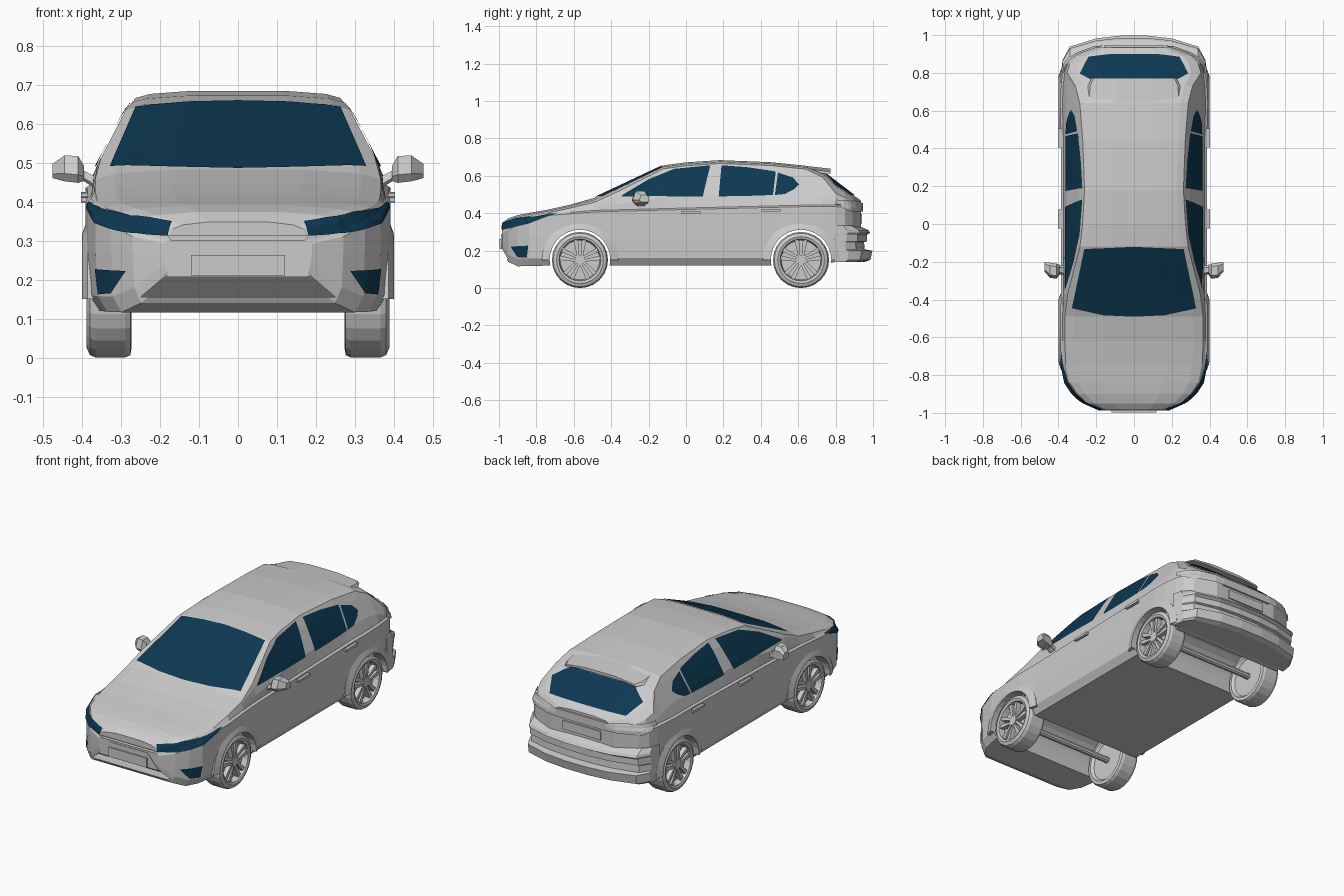
import bpy, bmesh, math
from mathutils import Vector
from mathutils.bvhtree import BVHTree

if "Cube" in bpy.data.objects:
    bpy.data.objects.remove(bpy.data.objects["Cube"])

glass = bpy.data.materials.new("blue_glass")
glass.diffuse_color = (0.004, 0.04, 0.085, 1)
glass.use_nodes = True
glass.node_tree.nodes["Principled BSDF"].inputs["Base Color"].default_value = glass.diffuse_color


def interp(keys, t):
    if t <= keys[0][0]:
        return keys[0][1]
    for (a, u), (b, v) in zip(keys, keys[1:]):
        if t <= b:
            return u + (v - u) * (t - a) / (b - a)
    return keys[-1][1]


def mesh(name, verts, faces, mat=None):
    me = bpy.data.meshes.new(name)
    me.from_pydata([tuple(v) for v in verts], [], faces)
    bm = bmesh.new()
    bm.from_mesh(me)
    bmesh.ops.recalc_face_normals(bm, faces=bm.faces)
    bm.to_mesh(me)
    bm.free()
    ob = bpy.data.objects.new(name, me)
    bpy.context.collection.objects.link(ob)
    if mat:
        me.materials.append(mat)
    return ob


def loft(name, rings, loop=False):
    n, m = len(rings[0]), len(rings)
    faces = [(i * n + j, i * n + (j + 1) % n, (i + 1) % m * n + (j + 1) % n, (i + 1) % m * n + j)
             for i in range(m if loop else m - 1) for j in range(n)]
    if not loop:
        faces += [tuple(range(n)), tuple(range((m - 1) * n, m * n))]
    return mesh(name, [v for r in rings for v in r], faces)


def prism(name, polys, axis, a, b):
    verts, faces = [], []
    for p in polys:
        o, n = len(verts), len(p)
        for t in (a, b):
            verts += [(t, u, v) if axis == 'x' else (u, t, v) for u, v in p]
        faces += [tuple(range(o, o + n)), tuple(range(o + n, o + 2 * n))]
        faces += [(o + j, o + (j + 1) % n, o + n + (j + 1) % n, o + n + j) for j in range(n)]
    return mesh(name, verts, faces)


def arc(cy, cz, r, n):
    return [(cy + r * math.cos(math.tau * k / n), cz + r * math.sin(math.tau * k / n)) for k in range(n)]


# Guide curves along the car's length: half width, top, underside, crease height, crown drop
WIDTH = [(-.985, .19), (-.95, .27), (-.9, .325), (-.84, .365), (-.74, .385), (-.56, .393), (-.4, .386),
         (.45, .386), (.62, .392), (.78, .385), (.86, .36), (.9, .31), (.935, .2)]
TOP = [(-.985, .35), (-.95, .375), (-.89, .395), (-.67, .433), (-.49, .485), (-.12, .658), (0, .674),
       (.18, .686), (.45, .675), (.64, .656), (.73, .628), (.82, .562), (.9, .497), (.935, .47)]
BASE = [(-.985, .2), (-.95, .14), (-.91, .116), (-.74, .12), (.7, .12), (.8, .14), (.935, .2)]
CREASE = [(-.985, .3), (-.9, .345), (-.74, .395), (-.5, .415), (0, .428), (.7, .445), (.935, .44)]
DROP = [(-.62, .02), (-.43, .03), (-.12, .02), (.64, .02), (.73, .035), (.8, .07), (.88, .045), (.935, .02)]
# Side wall: half width by height
WALL = [(.40, .388), (.43, .384), (.48, .368), (.64, .285), (.69, .24)]


def section(y):
    w, t, b, c, d = (interp(k, y) for k in (WIDTH, TOP, BASE, CREASE, DROP))
    e = t - d
    p = [(w * .92, b), (w - .004, b + .04), (w, .27), (w, c - .008), (w - .012, c)]
    for f in (.3, .8, 1):
        z = c + (e - c) * f
        p.append((min(w - .012 - .012 * f, interp(WALL, z)), z))
    xe = p[-1][0]
    p += [(xe * .86, t - d * .5), (xe * .45, t - d * .1)]
    return [Vector((x, y, z)) for x, z in p] + [Vector((-x, y, z)) for x, z in reversed(p)]


# Body shell
body = loft("body_shell", [section(y) for y in (
    -.985, -.95, -.9, -.84, -.74, -.62, -.49, -.37, -.24, -.12, 0, .18, .32, .45, .64, .73, .8, .85, .89, .935)])
bm = bmesh.new()
bm.from_mesh(body.data)
bm.normal_update()
surface = BVHTree.FromBMesh(bm)
bm.free()


def panel(name, low, high, mat=glass, off=.004, rows=5, sub=4):
    """Patch between two edge lines, snapped onto the body shell."""
    def dense(line):
        out = [Vector(line[0])]
        for a, b in zip(line, line[1:]):
            out += [Vector(a).lerp(Vector(b), k / sub) for k in range(1, sub + 1)]
        return out
    lo, hi = dense(low), dense(high)
    verts, n = [], len(lo)
    for r in range(rows + 1):
        for a, b in zip(lo, hi):
            co, no, _, _ = surface.find_nearest(a.lerp(b, r / rows))
            verts.append(co + no * off)
    faces = [(r * n + j, r * n + j + 1, (r + 1) * n + j + 1, (r + 1) * n + j)
             for r in range(rows) for j in range(n - 1)]
    return mesh(name, verts, faces, mat)


def cut(cutter):
    mod = body.modifiers.new("cut", 'BOOLEAN')
    mod.operation, mod.solver, mod.object = 'DIFFERENCE', 'EXACT', cutter
    bpy.context.view_layer.objects.active = body
    bpy.ops.object.modifier_apply(modifier=mod.name)
    bpy.data.objects.remove(cutter)


# Wheel bays, lower intake and grille slot
AXLES = {"front": -.567, "rear": .615}
for y in AXLES.values():
    cut(prism("bay_cutter", [arc(y, .15, .162, 28)], 'x', -.6, .6))
cut(loft("intake_cutter", [[(-a, y0, z), (a, y0, z), (a, y1, z), (-a, y1, z)]
                           for a, y0, y1, z in ((.25, -1.1, -.9, .155), (.19, -1.1, -.955, .206))]))
cut(prism("grille_cutter", [[(-.17, .3), (.17, .3), (.18, .312), (-.18, .312)]], 'y', -1.1, -.965))


def roof(x, y):
    return (x, y, interp(TOP, y) - interp(DROP, y) * (x / .32) ** 2)


def both(line):
    return [roof(x, y) for x, y in line] + [roof(-x, y) for x, y in reversed(line[:-1])]


# Windscreen and rear window
panel("windscreen", both([(.325, -.44), (.16, -.48), (0, -.49)]), both([(.262, -.13), (.13, -.125), (0, -.12)]), rows=8)
panel("rear_window", both([(.24, .88), (.12, .897), (0, .9)]), both([(.285, .785), (.2, .745), (0, .755)]), rows=8)

for s, side in ((1, "left"), (-1, "right")):
    def wall(line):
        return [(s * interp(WALL, z), y, z) for y, z in line]

    def flip(line):
        return [(s * x, y, z) for x, y, z in line]

    # Side windows
    panel("front_side_window_" + side, wall([(-.345, .49), (-.2, .49), (-.06, .49), (.09, .49)]),
          wall([(-.335, .5), (-.2, .58), (-.06, .637), (.13, .655)]))
    panel("rear_side_window_" + side, wall([(.175, .49), (.32, .492), (.465, .497)]),
          wall([(.19, .655), (.33, .645), (.48, .622)]))
    panel("quarter_window_" + side, wall([(.475, .497), (.53, .502), (.575, .525)]),
          wall([(.492, .615), (.57, .59), (.605, .552)]))
    # Lamps
    panel("headlight_" + side, flip([(.18, -.985, .312), (.28, -.94, .318), (.365, -.84, .345), (.387, -.7, .398)]),
          flip([(.17, -.98, .352), (.28, -.93, .366), (.36, -.84, .388), (.386, -.69, .405)]), off=.005)
    panel("fog_lamp_" + side, flip([(.325, -.9, .165), (.358, -.85, .162)]),
          flip([(.285, -.935, .222), (.362, -.84, .227)]), off=.005)
    panel("tail_lamp_" + side, flip([(.376, .8, .44), (.345, .88, .41), (.16, .935, .41)]),
          flip([(.36, .8, .47), (.32, .88, .465), (.16, .935, .452)]), None, .01)

    # Door handles
    for y, z, part in ((.027, .405, "front"), (.455, .416, "rear")):
        a, b = sorted((s * .38, s * .402))
        prism(part + "_door_handle_" + side, [[(y - .05, z - .006), (y + .05, z - .008), (y + .05, z + .008),
                                              (y - .05, z + .006)]], 'x', a, b)

    # Door mirrors
    def ring(x, y0, y1, z0, z1):
        dy, dz = (y1 - y0) * .2, (z1 - z0) * .3
        return [(s * x, y, z) for y, z in ((y0, z0 + dz), (y0 + dy, z0), (y1, z0), (y1, z1 - dz),
                                           (y1 - dy, z1), (y0 + dy, z1))]
    loft("mirror_housing_" + side, [ring(.395, -.27, -.215, .453, .492), ring(.41, -.29, -.21, .448, .517),
                                    ring(.445, -.285, -.205, .452, .518), ring(.475, -.25, -.2, .46, .497)])
    loft("mirror_arm_" + side, [ring(.36, -.27, -.22, .43, .46), ring(.405, -.265, -.22, .458, .485)])

    for part, y in AXLES.items():
        tag = part + "_" + side
        # Arch lip, tapering back into the body
        lip = [(.37, .162), (.4, .162), (.398, .172), (.386, .205), (.37, .205)]
        loft("arch_lip_" + tag, [[(s * x, y + r * math.cos(a), .15 + r * math.sin(a)) for x, r in lip]
                                 for a in (math.pi * k / 14 for k in range(15))])
        # Tyre with rounded shoulders
        prof = [(.29, .11), (.273, .125), (.276, .144), (.29, .15), (.365, .15), (.38, .143),
                (.388, .125), (.383, .112), (.34, .104)]
        loft("tyre_" + tag, [[(s * x, y + r * math.cos(a), .15 + r * math.sin(a)) for x, r in prof]
                             for a in (math.tau * k / 24 for k in range(24))], True)
        # Rim disc, hub and paired spokes
        prism("rim_disc_" + tag, [arc(y, .15, .112, 24)], 'x', s * .288, s * .35)
        prism("hub_" + tag, [arc(y, .15, .028, 10)], 'x', s * .34, s * .38)
        spokes = []
        for k in range(5):
            for d in (-1, 1):
                a = math.pi / 2 + k * math.tau / 5
                c, n = math.cos(a), math.sin(a)
                quad = [(.02, d * .004), (.02, d * .016), (.106, d * .034), (.107, d * .01)]
                spokes.append([(y + u * c - v * n, .15 + u * n + v * c) for u, v in quad])
        prism("spokes_" + tag, spokes, 'x', s * .34, s * .376)

# Axles
for part, y in AXLES.items():
    prism(part + "_axle", [arc(y, .15, .018, 10)], 'x', -.32, .32)

# Rear bumper, stacked plan outlines
levels = [(.14, .955), (.15, .985), (.2, .997), (.207, .955), (.245, .952), (.25, .967), (.285, .967),
          (.295, .985), (.31, .975), (.335, .92)]
rings = []
for z, end in levels:
    half = [(x, .79 + (end - .79) * f) for x, f in ((.388, 0), (.378, .38), (.34, .72), (.2, .93), (.07, 1))]
    rings.append([(x, y, z) for x, y in half] + [(-x, y, z) for x, y in reversed(half)])
loft("rear_bumper", rings)

# Roof spoiler
loft("roof_spoiler", [[(-w, y, z - k), (-w * .6, y, z), (w * .6, y, z), (w, y, z - k), (w * .95, y, z - k + h),
                       (w * .4, y, z + h + .004), (-w * .4, y, z + h + .004), (-w * .95, y, z - k + h)]
                      for w, y, z, h, k in ((.25, .63, .638, .012, .008), (.245, .73, .625, .014, .012),
                                            (.225, .772, .622, .012, .01))])

# Number plates and tailgate ledge
prism("front_plate", [[(-.12, .21), (.12, .21), (.12, .263), (-.12, .263)]], 'y', -.997, -.96)
prism("rear_plate", [[(-.12, .345), (.12, .345), (.12, .395), (-.12, .395)]], 'y', .92, .942)
prism("tailgate_ledge", [[(-.16, .41), (.16, .41), (.16, .455), (-.16, .455)]], 'y', .92, .946)
# Front bumper brow above the intake
prism("bumper_brow", [[(-.19, .21), (.19, .21), (.12, .29), (-.12, .29)]], 'y', -.988, -.95)
